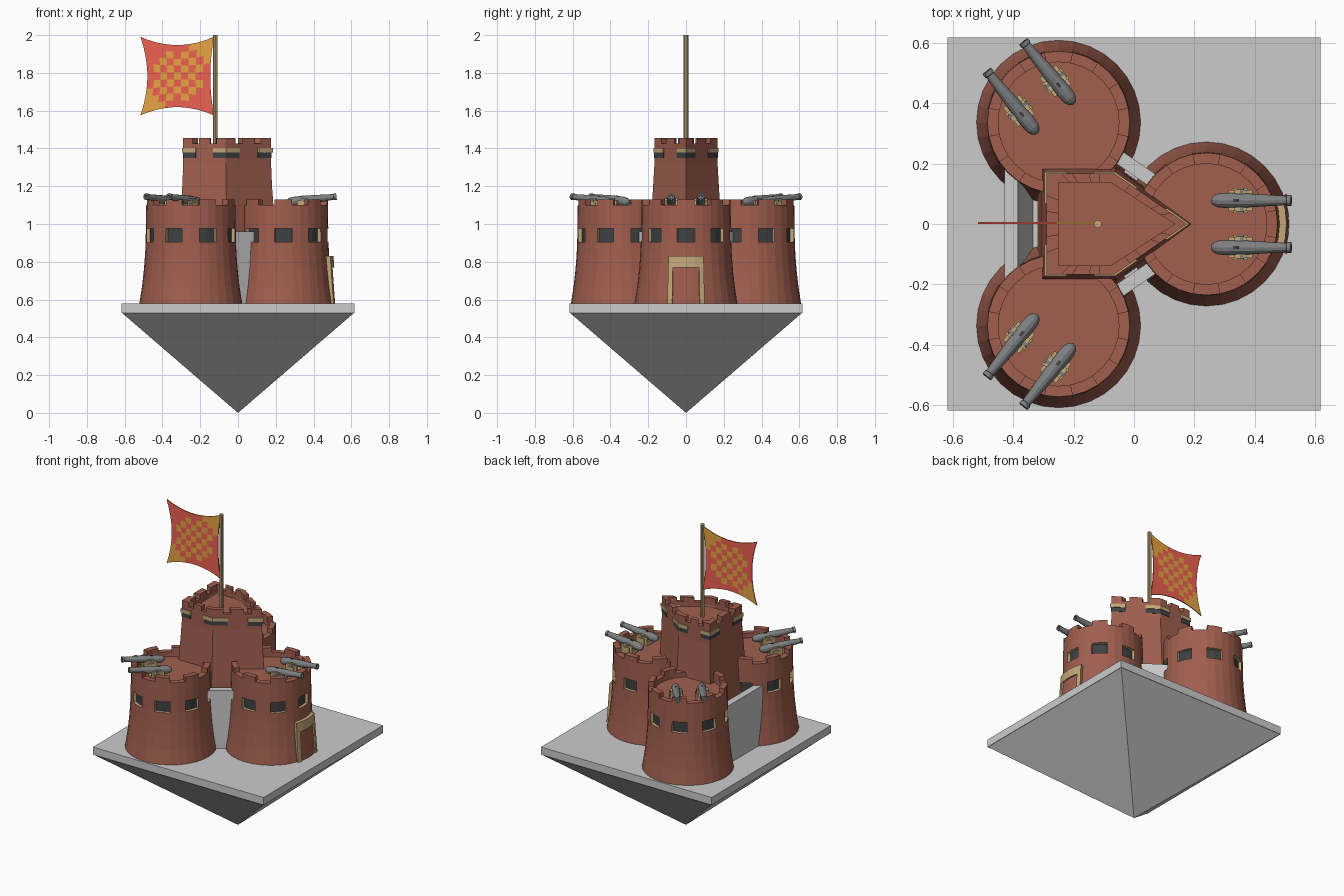
import bpy, bmesh
from math import sin, cos, pi, radians, atan2
from mathutils import Matrix, Vector

if "Cube" in bpy.data.objects:
    bpy.data.objects.remove(bpy.data.objects["Cube"])


def mat(name, r, g, b):
    m = bpy.data.materials.new(name)
    m.diffuse_color = (r, g, b, 1)
    m.use_nodes = True
    m.node_tree.nodes["Principled BSDF"].inputs["Base Color"].default_value = m.diffuse_color
    return m


BRICK = mat("brick", .355, .113, .078)
TAN = mat("sandstone", .55, .39, .19)
DARK = mat("dark_opening", .05, .052, .055)
IRON = mat("iron", .21, .215, .22)
RED = mat("flag_red", .85, .12, .083)
GOLD = mat("flag_gold", .80, .37, .06)


def face(bm, pts, m=0):
    bm.faces.new([bm.verts.new(p) for p in pts]).material_index = m


def block(bm, bot, top, m=0):
    """Solid between two matching outlines."""
    face(bm, bot, m)
    face(bm, top, m)
    for i in range(len(bot)):
        k = (i + 1) % len(bot)
        face(bm, [bot[i], bot[k], top[k], top[i]], m)


def box(bm, c, s, m=0):
    q = [(-1, -1), (1, -1), (1, 1), (-1, 1)]
    block(bm, *[[(c[0] + a * s[0] / 2, c[1] + b * s[1] / 2, c[2] + d * s[2] / 2)
                 for a, b in q] for d in (-1, 1)], m)


def finish(name, bm, mats=(), matrix=None):
    bmesh.ops.remove_doubles(bm, verts=bm.verts, dist=1e-5)
    bmesh.ops.recalc_face_normals(bm, faces=bm.faces)
    me = bpy.data.meshes.new(name)
    bm.to_mesh(me)
    bm.free()
    for m in mats:
        me.materials.append(m)
    ob = bpy.data.objects.new(name, me)
    bpy.context.collection.objects.link(ob)
    if matrix:
        ob.matrix_world = matrix
    return ob


def polar(a, r, z):
    return (r * cos(a), r * sin(a), z)


# floating base: slab over an inverted pyramid
bm = bmesh.new()
box(bm, (0, 0, .555), (1.235, 1.235, .05))
finish("base_slab", bm)
bm = bmesh.new()
sq = [(-.615, -.615, .53), (.615, -.615, .53), (.615, .615, .53), (-.615, .615, .53)]
face(bm, sq)
for i in range(4):
    face(bm, [sq[i], sq[(i + 1) % 4], (0, 0, 0)])
finish("base_pyramid", bm)

# round towers: flared wall, recessed windows, notched parapet
PROFILE = [(.272, .58), (.258, .67), (.248, .76), (.242, .84), (.239, .905),
           (.238, .975), (.236, 1.10), (.20, 1.10), (.20, 1.07)]
N = 32


def tower(name, matrix, phase):
    bm = bmesh.new()
    ang = [phase + (i - 1) * 2 * pi / N for i in range(N)]
    for i in range(N):
        a, b = ang[i], ang[(i + 1) % N]
        solid = i % 4 < 2
        for j in range(len(PROFILE) - 1):
            (r0, z0), (r1, z1) = PROFILE[j], PROFILE[j + 1]
            lo, hi = (polar(a, r0, z0), polar(b, r0, z0)), (polar(a, r1, z1), polar(b, r1, z1))
            if solid and j == 4:      # window recess
                ri = r0 - .02
                li, hin = (polar(a, ri, z0), polar(b, ri, z0)), (polar(a, ri, z1), polar(b, ri, z1))
                face(bm, [li[0], li[1], hin[1], hin[0]], 2)
                face(bm, [lo[0], lo[1], li[1], li[0]], 1)
                face(bm, [hi[0], hi[1], hin[1], hin[0]], 1)
                s = i % 4
                face(bm, [lo[s], li[s], hin[s], hi[s]], 1)
            elif solid and j == 6:    # merlon
                t = [polar(a, r0, 1.13), polar(b, r0, 1.13), polar(b, r1, 1.13), polar(a, r1, 1.13)]
                face(bm, t)
                face(bm, [lo[0], lo[1], t[1], t[0]])
                face(bm, [hi[0], hi[1], t[2], t[3]])
                face(bm, [lo[1], hi[1], t[2], t[1]] if i % 4 else [lo[0], hi[0], t[3], t[0]])
            else:
                face(bm, [lo[0], lo[1], hi[1], hi[0]])
    face(bm, [polar(a, *PROFILE[0]) for a in ang])
    face(bm, [polar(a, *PROFILE[-1]) for a in ang])
    finish(name, bm, (BRICK, TAN, DARK), matrix)


# cannon: lathed barrel along x
BARREL = [(0, 0), (.003, .010), (.012, .018), (.024, .023), (.05, .025), (.14, .022),
          (.252, .015), (.254, .018), (.268, .018), (.268, .009), (.24, .009), (.24, 0)]


def cannon(name, matrix):
    bm = bmesh.new()
    n = 12
    for i in range(n):
        a, b = 2 * pi * i / n, 2 * pi * (i + 1) / n
        for (x0, r0), (x1, r1) in zip(BARREL, BARREL[1:]):
            pts = [(x0, r0 * cos(a), r0 * sin(a)), (x0, r0 * cos(b), r0 * sin(b)),
                   (x1, r1 * cos(b), r1 * sin(b)), (x1, r1 * cos(a), r1 * sin(a))]
            if r0 == 0:
                pts.pop(0)
            elif r1 == 0:
                pts.pop()
            face(bm, pts)
    box(bm, (.098, 0, 0), (.022, .076, .016))
    box(bm, (.085, 0, .023), (.018, .01, .004), 1)
    finish(name + "_barrel", bm, (IRON, DARK), matrix @ Matrix.Rotation(radians(-6.5), 4, 'Y'))
    bm = bmesh.new()
    box(bm, (.098, 0, -.032), (.085, .05, .026))
    for s in (-1, 1):
        box(bm, (.098, s * .029, -.018), (.08, .012, .054))
        box(bm, (.098, s * .029, .012), (.04, .012, .014))
        box(bm, (.098, s * .037, -.022), (.045, .008, .04))
    finish(name + "_carriage", bm, (TAN,), matrix)


for name, x, y, turn, phase in (("right", .24, 0, 0, 0), ("back", -.25, .337, 129, 22.5),
                                ("front", -.25, -.337, -129, 22.5)):
    place = Matrix.Translation((x, y, 0))
    tower(name + "_tower", place, radians(phase))
    for side, s in (("left", 1), ("right", -1)):
        cannon(f"{name}_tower_{side}_cannon", place @ Matrix.Rotation(radians(turn), 4, 'Z')
               @ Matrix.Translation((.015, s * .078, 1.115)))


# doorway following the curve of the right tower
def arc(bm, a0, a1, z0, z1, r_in, grow, n=4):
    R = lambda z: .265 + grow - .07 * (z - .58)
    for i in range(n):
        a, b = (radians(a0 + (a1 - a0) * k / n) for k in (i, i + 1))
        block(bm, *[[polar(a, r_in, z), polar(a, R(z), z), polar(b, R(z), z), polar(b, r_in, z)]
                    for z in (z0, z1)])


door_place = Matrix.Translation((.24, 0, 0))
for name, a0, a1, z0, z1 in (("door_jamb_left", 15, 20.5, .58, .77), ("door_jamb_right", -20.5, -15, .58, .77),
                             ("door_lintel", -20.5, 20.5, .77, .83)):
    bm = bmesh.new()
    arc(bm, a0, a1, z0, z1, .232, .018)
    finish(name, bm, (TAN,), door_place)
bm = bmesh.new()
arc(bm, -15, 15, .58, .77, .235, .009)
finish("door_panel", bm, (BRICK,), door_place)

# grey curtain walls
for name, s in (("back_diagonal_wall", 1), ("front_diagonal_wall", -1)):
    bm = bmesh.new()
    box(bm, (0, 0, .77), (.26, .045, .38))
    finish(name, bm, (), Matrix.Translation((0, s * .187, 0))
           @ Matrix.Rotation(s * atan2(-.337, .49), 4, 'Z'))
bm = bmesh.new()
section = [(-.43, .58), (-.43, .96), (-.385, .96), (-.335, .58)]
block(bm, [(x, -.2, z) for x, z in section], [(x, .2, z) for x, z in section])
finish("left_wall", bm)

# five-sided keep with parapet
def outline(back, half, knee, tip):
    return [(back, -half), (knee, -half), (tip, 0), (knee, half), (back, half)]


OUT, INN = outline(-.29, .167, -.065, .175), outline(-.25, .138, -.078, .135)
rings = [(outline(-.32, .192, -.058, .208), .58), (outline(-.308, .186, -.06, .195), 1.0),
         (outline(-.295, .174, -.063, .18), 1.2), (OUT, 1.32), (OUT, 1.425), (INN, 1.425), (INN, 1.395)]
rings = [[(x, y, z) for x, y in o] for o, z in rings]


def span(o, e, f):
    return Vector(o[e]).lerp(Vector(o[(e + 1) % 5]), f)


def edge_block(bm, outer, inner, e, f0, f1, z0, z1):
    q = [span(outer, e, f0), span(outer, e, f1), span(inner, e, f1), span(inner, e, f0)]
    block(bm, [(p.x, p.y, z0) for p in q], [(p.x, p.y, z1) for p in q])


bm = bmesh.new()
for lo, hi in zip(rings, rings[1:]):
    for i in range(5):
        k = (i + 1) % 5
        face(bm, [lo[i], lo[k], hi[k], hi[i]])
face(bm, rings[0])
face(bm, rings[-1])
finish("keep", bm, (BRICK,))
bm = bmesh.new()
for e in range(5):
    for f0, f1 in ((0, .22), (.37, .63), (.78, 1)):
        edge_block(bm, OUT, INN, e, f0, f1, 1.425, 1.455)
finish("keep_merlons", bm, (BRICK,))

# corner openings of the keep: dark slot under a pale lintel
for name, m, g, z0, z1 in (("keep_corner_lintels", TAN, .006, 1.378, 1.402),
                           ("keep_corner_slots", DARK, .002, 1.35, 1.378)):
    bm = bmesh.new()
    band = outline(-.29 - g, .167 + g, -.065 + g * .3, .175 + g * 1.6)
    for e in range(5):
        for f0, f1 in ((0, .3), (.7, 1)):
            edge_block(bm, band, INN, e, f0, f1, z0, z1)
    finish(name, bm, (m,))

# flagpole and checkered flag with pinched edges
bpy.ops.mesh.primitive_cylinder_add(vertices=10, radius=.013, depth=.62, location=(-.12, 0, 1.69))
pole = bpy.context.object
pole.name = "flagpole"
pole.data.materials.append(TAN)

G = 9


def flag_point(i, j):
    s, t = 2 * i / G - 1, 2 * j / G - 1
    pinch = .19 if s < 0 else .1
    return (-.322 + .195 * s * (1 - pinch * (1 - t * t)), .003, 1.783 + .208 * t * (1 - .21 * (1 - s * s)))


bm = bmesh.new()
for i in range(G):
    for j in range(G):
        d = abs(i - j)
        gold = (d in (0, 2)) or (d == 4 and 6 <= i + j <= 10) or i + j <= 1 or i + j >= 15
        face(bm, [flag_point(i, j), flag_point(i + 1, j), flag_point(i + 1, j + 1), flag_point(i, j + 1)], int(gold))
flag = finish("flag", bm, (RED, GOLD))
cloth = flag.modifiers.new("thickness", 'SOLIDIFY')
cloth.thickness = .006
cloth.offset = 0
